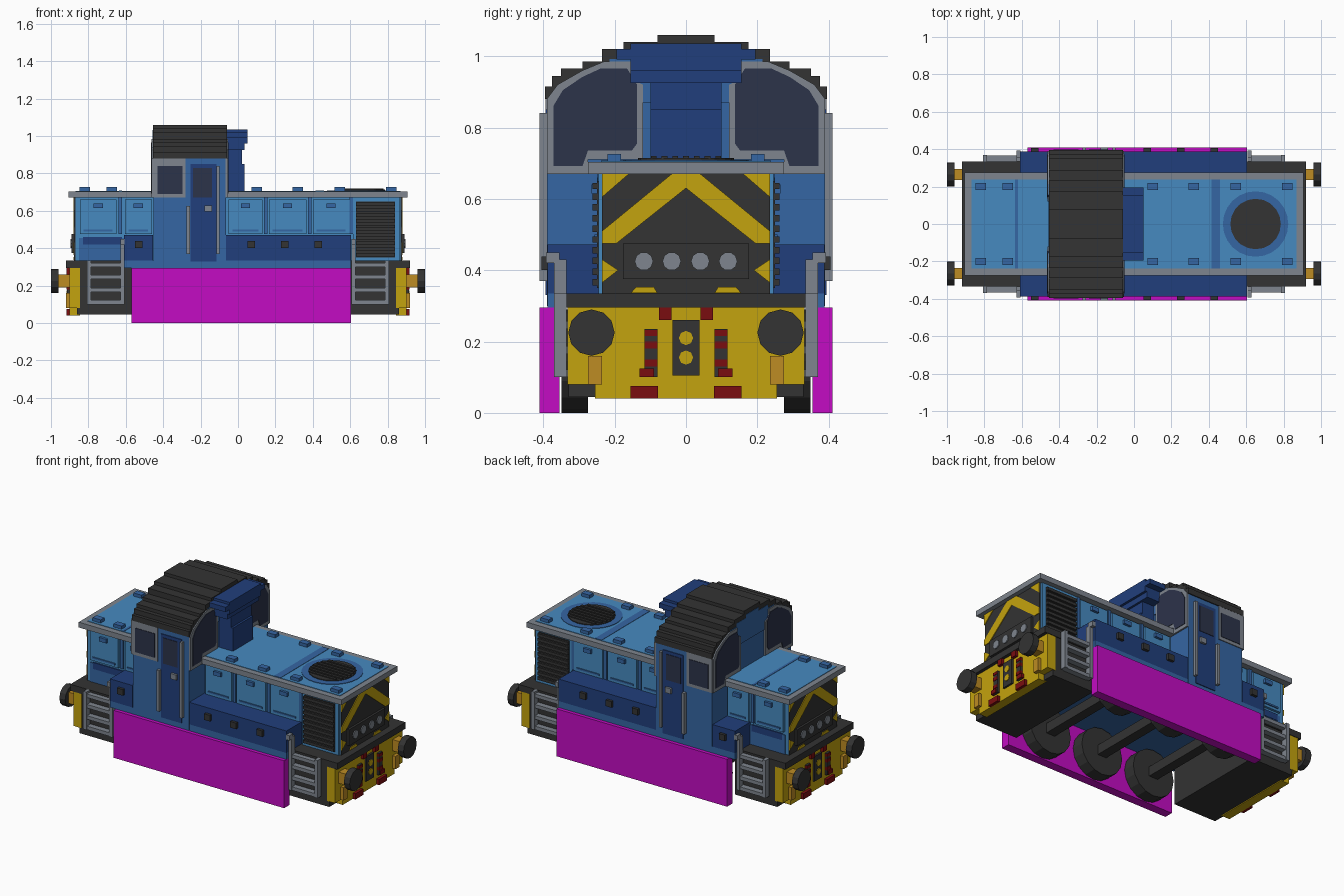
import bpy, bmesh, math
from mathutils import Matrix

if "Cube" in bpy.data.objects:
    bpy.data.objects.remove(bpy.data.objects["Cube"], do_unlink=True)


def material(name, rgb):
    lin = [((c / 255 + 0.055) / 1.055) ** 2.4 if c > 10 else c / 255 / 12.92 for c in rgb]
    m = bpy.data.materials.new(name)
    m.use_nodes = True
    m.diffuse_color = (*lin, 1)
    m.node_tree.nodes["Principled BSDF"].inputs["Base Color"].default_value = (*lin, 1)
    return m


LIGHT = material("light_blue", (70, 138, 192))
MID = material("mid_blue", (53, 102, 163))
DARK = material("dark_blue", (33, 63, 124))
BLACK = material("charcoal", (51, 51, 51))
GREY = material("grey", (126, 133, 142))
YELLOW = material("yellow", (196, 163, 14))
MAGENTA = material("magenta", (195, 12, 195))
RED = material("dark_red", (122, 13, 16))
ORANGE = material("orange", (190, 140, 35))
GLASS = material("dark_glass", (44, 51, 74))


def finish(name, bm, mat):
    bmesh.ops.recalc_face_normals(bm, faces=bm.faces)
    me = bpy.data.meshes.new(name)
    bm.to_mesh(me)
    bm.free()
    me.materials.append(mat)
    ob = bpy.data.objects.new(name, me)
    bpy.context.collection.objects.link(ob)
    return ob


def mirrors(axes):
    return [(sx, sy) for sx in ((1, -1) if "x" in axes else (1,))
            for sy in ((1, -1) if "y" in axes else (1,))]


def boxes(name, mat, dims, mirror=""):
    """Boxes given as x0, x1, y0, y1, z0, z1, mirrored over the named axes."""
    bm = bmesh.new()
    for x0, x1, y0, y1, z0, z1 in dims:
        for sx, sy in mirrors(mirror):
            bmesh.ops.create_cube(bm, size=1, matrix=Matrix.Translation(
                (sx * (x0 + x1) / 2, sy * (y0 + y1) / 2, (z0 + z1) / 2))
                @ Matrix.Diagonal((x1 - x0, y1 - y0, z1 - z0, 1)))
    return finish(name, bm, mat)


def discs(name, mat, items, axis, sides=12, mirror=""):
    """Cylinders given as x, y, z, radius, thickness along one axis."""
    turn = {"x": Matrix.Rotation(math.pi / 2, 4, "Y"),
            "y": Matrix.Rotation(math.pi / 2, 4, "X"), "z": Matrix()}[axis]
    bm = bmesh.new()
    for x, y, z, r, t in items:
        for sx, sy in mirrors(mirror):
            bmesh.ops.create_cone(bm, cap_ends=True, segments=sides, radius1=r, radius2=r,
                                  depth=t, matrix=Matrix.Translation((sx * x, sy * y, z)) @ turn)
    return finish(name, bm, mat)


def end_plates(name, mat, outlines, xs, thick):
    """y/z outlines extruded along x at each position, mirrored over y."""
    bm = bmesh.new()
    for x in xs:
        for pts in outlines:
            for s in (1, -1):
                f = bm.faces.new([bm.verts.new((x - thick / 2, s * y, z)) for y, z in pts])
                ext = bmesh.ops.extrude_face_region(bm, geom=[f])["geom"]
                bmesh.ops.translate(bm, vec=(thick, 0, 0),
                                    verts=[v for v in ext if isinstance(v, bmesh.types.BMVert)])
    return finish(name, bm, mat)


# Running gear and chassis
boxes("footplate", BLACK, [(.56, .92, -.335, .335, .295, .335)], "x")
boxes("chassis_end", BLACK, [(.57, .86, -.33, .33, .045, .296)], "x")
boxes("buffer_beam", YELLOW, [(.845, .9, -.332, .332, .08, .296),
                              (.845, .9, -.255, .255, .04, .08)], "x")
boxes("side_skirt", MAGENTA, [(-.57, .605, .355, .41, 0, .295)], "y")
boxes("floor", MID, [(-.61, .605, -.388, .388, .295, .335)])
AXLES = (-.37, 0, .37)
discs("wheels", BLACK, [(x, .312, .145, .145, .075) for x in AXLES], "y", 16, "y")
boxes("axles", BLACK, [(x - .03, x + .03, -.3, .3, .115, .175) for x in AXLES])

# Buffers, coupling and hoses
discs("buffer_heads", BLACK, [(.98, .265, .225, .065, .04)], "x", 12, "xy")
boxes("buffer_shanks", ORANGE, [(.89, .965, .235, .295, .19, .26)], "xy")
boxes("beam_steps", ORANGE, [(.87, .92, .235, .275, .08, .16)], "xy")
boxes("coupling_plate", BLACK, [(.9, .912, -.038, .038, .105, .26)], "x")
discs("coupling_holes", YELLOW, [(.913, 0, z, .02, .006) for z in (.155, .21)], "x", 8, "x")
boxes("hoses", BLACK, [(.9, .914, .08, .116, .1, .235)], "xy")
boxes("red_fittings", RED, [(.9, .918, .04, .076, .26, .296), (.9, .918, .078, .155, .04, .076),
                            (.9, .92, .09, .13, .1, .125), (.9, .917, .08, .117, .13, .15),
                            (.9, .917, .08, .117, .18, .2), (.9, .917, .08, .117, .215, .232)], "xy")

# Bonnet with side doors
boxes("bonnet", LIGHT, [(-.87, .87, -.235, .235, .335, .68)])
boxes("bonnet_lower_panel", MID, [(-.85, -.61, .235, .24, .335, .455)], "y")
boxes("bonnet_lower_shade", DARK, [(-.83, -.62, .235, .243, .42, .46)], "y")
DOORS = [(-.845, -.65), (-.605, -.46), (-.05, .13), (.165, .365), (.4, .595)]
boxes("bonnet_doors", LIGHT, [(a, b, .235, .25, .475, .66) for a, b in DOORS], "y")
boxes("door_lower_ribs", MID, [(a + .02, b - .02, .25, .256, .49, .5) for a, b in DOORS], "y")
boxes("door_handles", MID, [((a + b) / 2 - .025, (a + b) / 2 + .025, .25, .265, .615, .64)
                            for a, b in DOORS], "y")
boxes("door_posts", MID, [(x - .01, x + .01, .235, .248, .475, .67)
                          for x in (-.63, .148, .383, .605)], "y")
boxes("louvre_frame", LIGHT, [(.615, .865, .235, .245, .335, .67)], "y")
boxes("louvre_back", BLACK, [(.63, .84, .245, .25, .35, .65)], "y")
boxes("louvre_slats", BLACK, [(.63, .84, .25, .262, .357 + i * .03, .375 + i * .03)
                              for i in range(10)], "y")

# Bonnet ends with chevrons and lamps
boxes("end_panel", BLACK, [(.87, .876, -.235, .235, .335, .67)], "x")
end_plates("chevrons", YELLOW, [
    [(0, .63), (0, .67), (.04, .67), (.235, .51), (.235, .475), (.195, .475)],
    [(.16, .67), (.235, .67), (.235, .605)],
    [(.08, .336), (.155, .336), (.14, .353), (.09, .353)],
    [(.19, .40), (.235, .365), (.235, .43)]], (.878, -.878), .005)
boxes("lamp_box", BLACK, [(.87, .89, -.177, .177, .375, .475)], "x")
discs("lamps", GREY, [(.892, y, .425, .026, .008) for y in (.04, .118)], "x", 10, "xy")

# Bonnet roof
boxes("bonnet_roof_rim", GREY, [(-.905, .905, -.275, .275, .67, .703)])
boxes("bonnet_roof_panel", LIGHT, [(-.87, .87, -.238, .238, .7, .706)])
boxes("roof_seams", MID, [(.415, .46, -.238, .238, .703, .708),
                          (-.635, -.62, -.238, .238, .703, .708)])
discs("fan_ring", MID, [(.65, 0, .706, .175, .006)], "z", 24)
discs("fan_grille", BLACK, [(.65, 0, .709, .135, .01)], "z", 20)
boxes("fan_slats", BLACK, [(.65 - w, .65 + w, y - .008, y + .008, .71, .72)
                           for y in (-.09, -.06, -.03, 0, .03, .06, .09)
                           for w in [math.sqrt(.128 ** 2 - y * y)]])
boxes("roof_clips", MID, [(x - .028, x + .028, .182, .22, .7, .726)
                          for x in (-.82, -.675, .1, .32, .545, .82)], "y")

# Low side tanks
for label, x0, x1 in (("rear", -.61, -.455), ("front", -.065, .605)):
    boxes(label + "_side_tank", DARK, [(x0, x1, .2, .388, .335, .472)], "y")
boxes("tank_caps", BLACK, [(x - .02, x + .02, .385, .405, .4, .438)
                           for x in (-.53, .07, .25, .43)], "y")

# Cab with stepped arched roof
STEPS = [(.395, .915), (.375, .945), (.35, .966), (.29, .985), (.235, 1.02), (.175, 1.04), (.08, 1.06)]
boxes("cab_body", MID, [(-.452, -.064, -.389, .389, .3, .88)])
boxes("cab_gables", MID, [(-.457, -.058, -w + .02, w - .02, .87, z - .028) for w, z in STEPS])
boxes("cab_roof", BLACK, [(-.455, -.06, -w, w, .88, z) for w, z in STEPS])
frame = [(.12, .71), (.275, .71), (.275, .67), (.39, .67), (.39, .88), (.36, .92), (.29, .96),
         (.23, .985), (.155, .985), (.155, .935), (.12, .92)]
pane = [(.137, .755), (.152, .735), (.275, .735), (.29, .692), (.372, .692), (.372, .86),
        (.345, .905), (.29, .942), (.24, .965), (.165, .965), (.137, .92)]
end_plates("cab_end_frames", GREY, [frame], (-.06, -.457), .012)
end_plates("cab_end_glass", GLASS, [pane], (-.06, -.457), .018)
boxes("cab_side_frame", GREY, [(-.455, -.28, .385, .394, .67, .88)], "y")
boxes("cab_side_glass", GLASS, [(-.43, -.297, .39, .397, .69, .84)], "y")

# Cab doors
boxes("cab_door", DARK, [(-.255, -.115, .385, .394, .33, .85)], "y")
boxes("door_glass", GLASS, [(-.24, -.14, .39, .397, .67, .83)], "y")
boxes("door_knob", GREY, [(-.18, -.14, .39, .408, .595, .628)], "y")
boxes("door_handrails", GREY, [(-.275, -.257, .385, .41, .37, .625),
                               (-.115, -.1, .385, .41, .37, .84)], "y")

# Exhaust stack in front of the cab
boxes("exhaust", DARK, [(-.06, .035, -.1, .1, .7, .85), (-.06, .022, -.1, .1, .85, .925),
                        (-.06, .035, -.155, .155, .925, .96), (-.06, .05, -.155, .155, .96, 1.035),
                        (-.06, .05, -.195, .195, .99, 1.02)])

# Steps at the four corners
boxes("ladder_rails", GREY, [(.606, .628, .335, .37, .1, .43), (.606, .628, .355, .392, .42, .45),
                             (.785, .807, .335, .37, .1, .335)], "xy")
boxes("ladder_rungs", GREY, [(.625, .79, .33, .365, z, z + .022)
                             for z in (.1, .165, .235, .3)], "xy")
